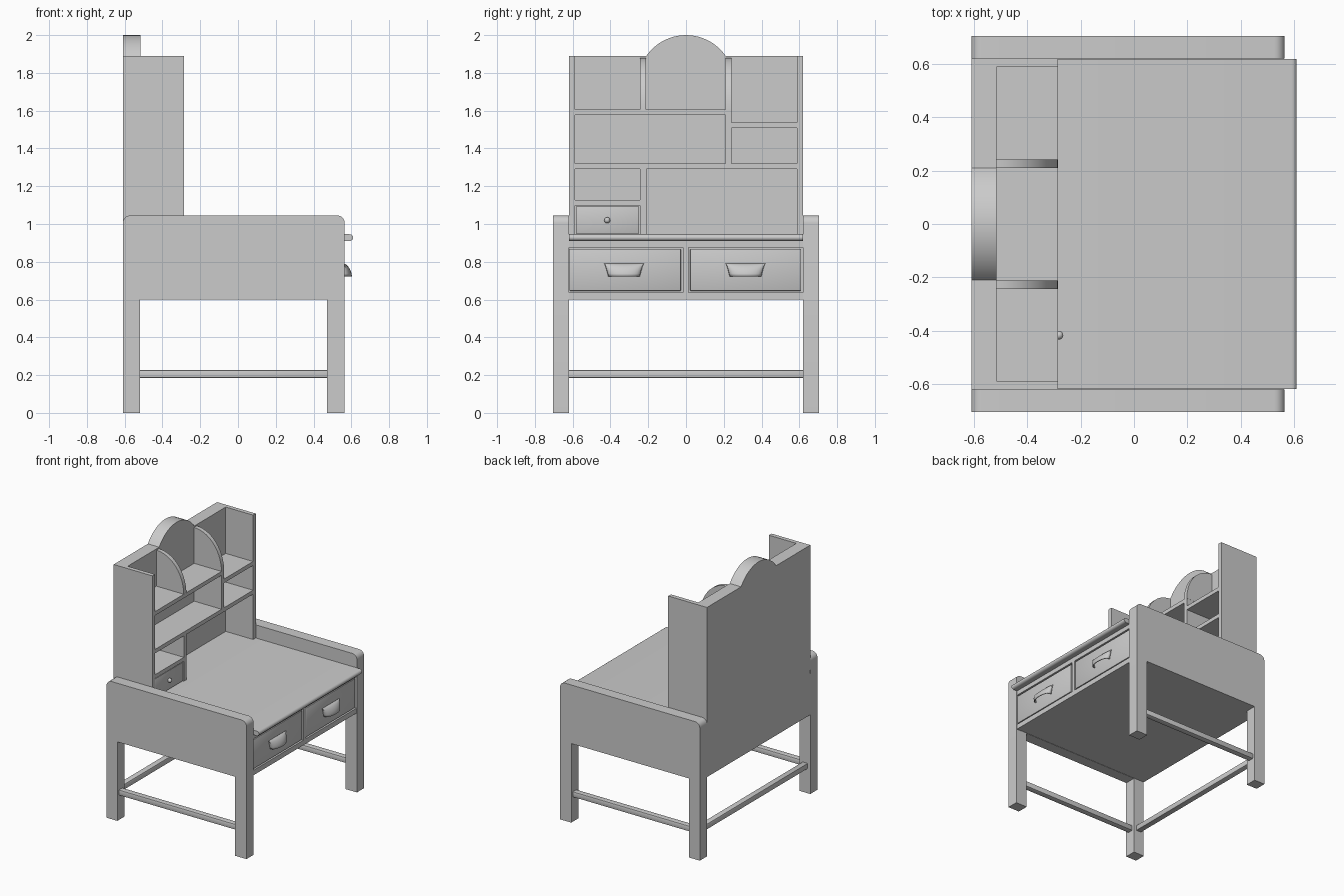
import bpy, bmesh, math
from mathutils import Vector

if "Cube" in bpy.data.objects:
    bpy.data.objects.remove(bpy.data.objects["Cube"])


def finish(name, bm, smooth=True):
    bmesh.ops.recalc_face_normals(bm, faces=bm.faces)
    me = bpy.data.meshes.new(name)
    bm.to_mesh(me)
    bm.free()
    ob = bpy.data.objects.new(name, me)
    bpy.context.collection.objects.link(ob)
    if smooth:
        bpy.ops.object.select_all(action='DESELECT')
        ob.select_set(True)
        bpy.context.view_layer.objects.active = ob
        bpy.ops.object.shade_smooth_by_angle(angle=math.radians(35))
    return ob


def box(name, x, y, z, bevel=0.0):
    bm = bmesh.new()
    bmesh.ops.create_cube(bm, size=1)
    for v in bm.verts:
        v.co = Vector([(r[0] + r[1]) / 2 + c * (r[1] - r[0]) for r, c in zip((x, y, z), v.co)])
    if bevel:
        bmesh.ops.bevel(bm, geom=bm.edges[:], offset=bevel, segments=2, profile=0.5, affect='EDGES')
    return finish(name, bm)


def extrude(name, points, direction):
    bm = bmesh.new()
    face = bm.faces.new([bm.verts.new(p) for p in points])
    ret = bmesh.ops.extrude_face_region(bm, geom=[face], use_keep_orig=True)
    verts = [g for g in ret['geom'] if isinstance(g, bmesh.types.BMVert)]
    bmesh.ops.translate(bm, verts=verts, vec=direction)
    return finish(name, bm)


def arc(cx, cz, rx, rz, a0, a1, n):
    angles = [math.radians(a0 + (a1 - a0) * i / n) for i in range(n + 1)]
    return [(cx + rx * math.cos(a), cz + rz * math.sin(a)) for a in angles]


BACK, FRONT, HUTCH = -0.61, 0.565, -0.285

# Side frames: apron and two legs in one profile, rounded upper corners
side = [(BACK, 0), (-0.52, 0), (-0.52, 0.6), (0.47, 0.6), (0.47, 0), (FRONT, 0)]
side += arc(FRONT - 0.04, 1.005, 0.04, 0.04, 0, 90, 6)
side += arc(BACK + 0.04, 1.005, 0.04, 0.04, 90, 180, 6)
for s, label in ((-1, "left"), (1, "right")):
    extrude("side_frame_" + label, [(x, s * 0.62, z) for x, z in side], (0, s * 0.085, 0))
    box("side_stretcher_" + label, (-0.53, 0.48), sorted((s * 0.64, s * 0.685)), (0.185, 0.227), 0.006)
box("back_stretcher", (-0.588, -0.543), (-0.63, 0.63), (0.185, 0.227), 0.006)

# Desk body, front frame and worktop
box("desk_body", (BACK, 0.53), (-0.625, 0.625), (0.602, 0.915))
box("front_bottom_rail", (0.52, 0.56), (-0.625, 0.625), (0.6, 0.638))
box("front_top_rail", (0.52, 0.56), (-0.625, 0.625), (0.876, 0.915))
box("front_middle_stile", (0.52, 0.56), (-0.016, 0.014), (0.63, 0.88))
top = [(BACK, 0.91)] + arc(0.59, 0.928, 0.02, 0.018, -90, 90, 8) + [(BACK, 0.946)]
extrude("worktop", [(x, -0.619, z) for x, z in top], (0, 1.238, 0))


# Cup pull: curved shell, open underneath
def cup_pull(name, cy):
    bm = bmesh.new()
    rows, cols = 6, 14
    grid = []
    for i in range(rows + 1):
        t = i / rows
        depth = 0.003 + 0.042 * math.sin(t * math.pi / 2)
        half = 0.106 - 0.022 * t
        row = []
        for j in range(cols + 1):
            a = math.pi * j / cols
            bulge = math.sin(a) ** 0.7 if 0 < j < cols else 0
            row.append(bm.verts.new((0.558 + depth * bulge, cy - half * math.cos(a),
                                     0.79 - 0.067 * (1 - math.cos(t * math.pi / 2)) ** 0.8)))
        grid.append(row)
    for i in range(rows):
        for j in range(cols):
            bm.faces.new((grid[i][j], grid[i][j + 1], grid[i + 1][j + 1], grid[i + 1][j]))
    bm.faces.new(grid[0])
    ob = finish(name, bm)
    mod = ob.modifiers.new("thickness", 'SOLIDIFY')
    mod.thickness = 0.006
    mod.offset = -1


# Desk drawers
for label, y0, y1, cy in (("left", -0.617, -0.027, -0.328), ("right", 0.022, 0.61, 0.315)):
    box("desk_drawer_" + label, (0.50, 0.558), (y0, y1), (0.646, 0.868), 0.004)
    cup_pull("drawer_pull_" + label, cy)

# Hutch back board with arched crest
crest = [(-0.62, 0.94), (0.62, 0.94), (0.62, 1.89)]
radius = 0.2555
half_angle = math.degrees(math.asin(0.21 / radius))
crest += arc(0, 2.0 - radius, radius, radius, 90 - half_angle, 90 + half_angle, 16)
crest += [(-0.62, 1.89)]
extrude("hutch_back", [(BACK, y, z) for y, z in crest], (0.095, 0, 0))

# Hutch sides
for s, label in ((-1, "left"), (1, "right")):
    box("hutch_side_" + label, (BACK, HUTCH), sorted((s * 0.588, s * 0.62)), (0.94, 1.89))

# Shelves and lower divider
for name, y0, y1, z0, z1 in (
        ("upper_shelf", -0.6, 0.24, 1.577, 1.607),
        ("upper_right_shelf", 0.21, 0.6, 1.508, 1.538),
        ("middle_shelf", -0.6, 0.6, 1.29, 1.32),
        ("lower_left_shelf", -0.6, -0.21, 1.098, 1.128),
        ("lower_divider", -0.243, -0.21, 0.94, 1.30),
        ("right_divider", 0.21, 0.24, 1.31, 1.607)):
    box(name, (-0.53, HUTCH), (y0, y1), (z0, z1))

# Quarter-curve dividers on the upper shelf
curve = [(-0.53, 1.6)] + arc(-0.515, 1.6, 0.23, 0.28, 0, 90, 14) + [(-0.53, 1.88)]
for label, y in (("left", -0.243), ("right", 0.21)):
    extrude("curved_divider_" + label, [(x, y, z) for x, z in curve], (0, 0.031, 0))

# Small hutch drawer and knob
box("small_drawer", (-0.5, HUTCH - 0.003), (-0.583, -0.248), (0.95, 1.093), 0.003)
bm = bmesh.new()
bmesh.ops.create_uvsphere(bm, u_segments=16, v_segments=10, radius=0.016)
bmesh.ops.translate(bm, verts=bm.verts, vec=(-0.281, -0.417, 1.02))
finish("small_drawer_knob", bm)
